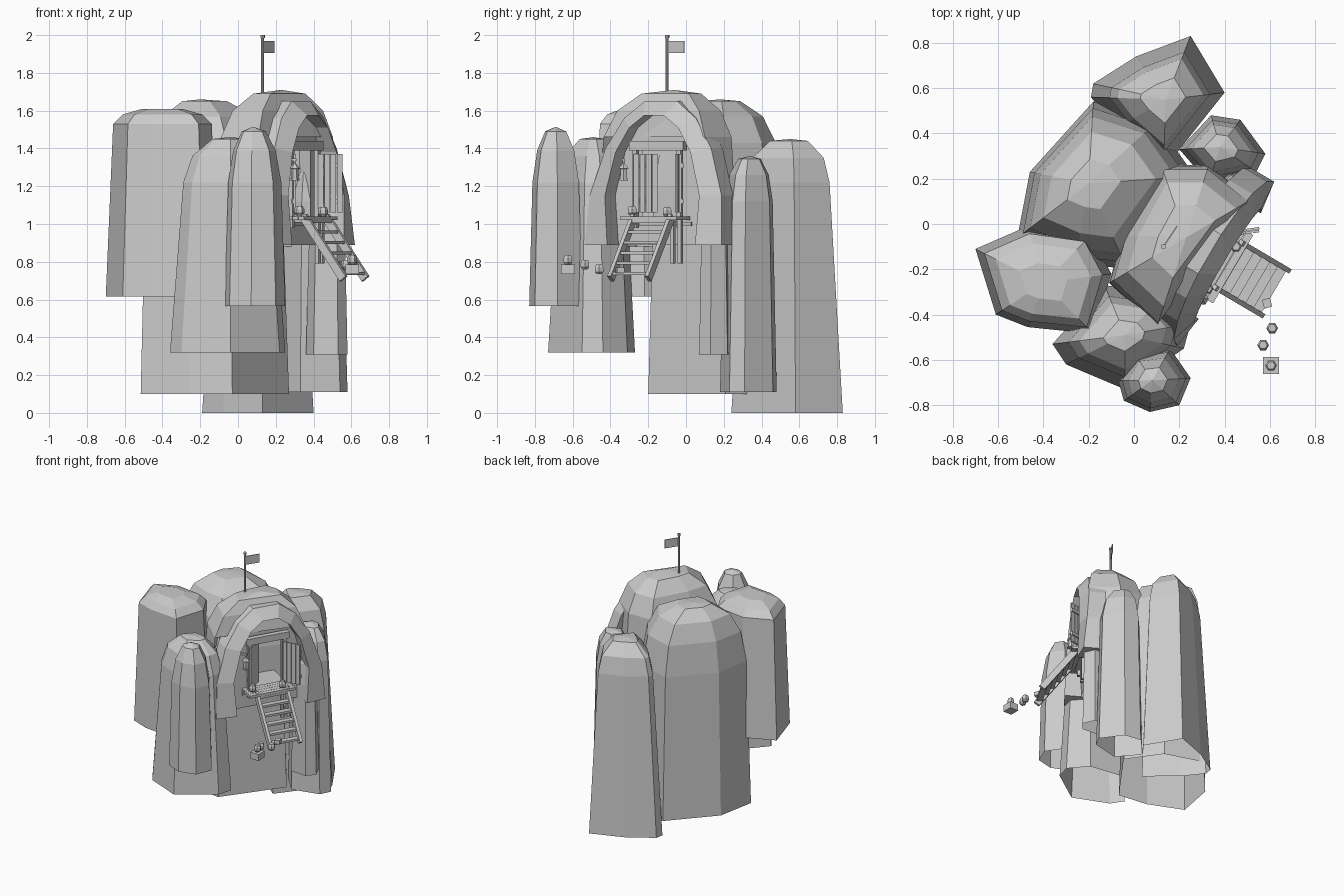
import bpy, bmesh, math
from mathutils import Vector, Matrix

old = bpy.data.objects.get("Cube")
if old:
    bpy.data.objects.remove(old, do_unlink=True)

stone = bpy.data.materials.new("pale_grey")
stone.use_nodes = True
GREY = (0.6, 0.6, 0.6, 1)
stone.diffuse_color = GREY
stone.node_tree.nodes["Principled BSDF"].inputs["Base Color"].default_value = GREY

# Doorway frame: a runs along the wall, d points outward
YAW = math.radians(59.5)
T = Vector((math.cos(YAW), math.sin(YAW), 0))
N = Vector((T.y, -T.x, 0))
ORIGIN = Vector((0.38, -0.16, 0))


def at(a, d, z):
    return ORIGIN + T * a + N * d + Vector((0, 0, z))


def finish(name, bm):
    bmesh.ops.recalc_face_normals(bm, faces=bm.faces)
    mesh = bpy.data.meshes.new(name)
    bm.to_mesh(mesh)
    bm.free()
    mesh.materials.append(stone)
    ob = bpy.data.objects.new(name, mesh)
    bpy.context.collection.objects.link(ob)
    return ob


def rock(name, centre, outline, profile, open_side=None):
    """Loft an outline upward to a rounded top; open_side is left out of the lower walls."""
    bm = bmesh.new()
    c = Vector(centre)
    rings = [[bm.verts.new((*(c + (Vector(p) - c) * s), z)) for p in outline]
             for s, z in profile[:-1]]
    n = len(outline)
    for k, (low, high) in enumerate(zip(rings, rings[1:])):
        for i in range(n):
            if i != open_side or k > 1:
                j = (i + 1) % n
                bm.faces.new((low[i], low[j], high[j], high[i]))
    tip = bm.verts.new((*c, profile[-1][1]))
    for i in range(n):
        bm.faces.new((rings[-1][i], rings[-1][(i + 1) % n], tip))
    return finish(name, bm)


def beam(name, p, q, w, h, up=Vector((0, 0, 1))):
    """Box running from p to q, w wide and h deep."""
    p, q = Vector(p), Vector(q)
    x = (q - p).normalized()
    y = up.cross(x)
    y = y.normalized() if y.length > 0.01 else T.copy()
    z = x.cross(y)
    rot = Matrix((x, y, z)).transposed().to_4x4()
    bm = bmesh.new()
    bmesh.ops.create_cube(bm, size=1, matrix=Matrix.Translation((p + q) / 2) @ rot
                          @ Matrix.Diagonal(((q - p).length, w, h, 1)))
    return finish(name, bm)


def lathe(name, base, profile, sides=6):
    bm = bmesh.new()
    rings = [[bm.verts.new(Vector(base) + Vector((r * math.cos(math.tau * i / sides),
              r * math.sin(math.tau * i / sides), z))) for i in range(sides)]
             for r, z in profile]
    for low, high in zip(rings, rings[1:]):
        for i in range(sides):
            j = (i + 1) % sides
            bm.faces.new((low[i], low[j], high[j], high[i]))
    bm.faces.new(rings[0])
    bm.faces.new(rings[-1])
    return finish(name, bm)


# Rock columns
rock("back_column", (0.14, 0.55),
     [(0.25, 0.83), (0.4, 0.58), (0.13, 0.24), (-0.08, 0.42), (-0.19, 0.56), (-0.18, 0.62), (0.01, 0.74)],
     [(1, 0), (0.75, 1.22), (0.64, 1.35), (0.34, 1.44), (0, 1.45)])
rock("large_column", (-0.2, 0.18),
     [(-0.18, 0.54), (-0.46, 0.23), (-0.515, -0.06), (-0.26, -0.17), (-0.03, -0.2), (0.27, 0.21), (0.1, 0.45)],
     [(1, 0.1), (0.92, 1.2), (0.82, 1.43), (0.63, 1.57), (0.3, 1.65), (0, 1.66)])
rock("right_column", (-0.4, -0.26),
     [(-0.7, -0.11), (-0.61, -0.4), (-0.47, -0.455), (-0.18, -0.485), (-0.1, -0.22), (-0.19, -0.05), (-0.47, -0.01)],
     [(1, 0.615), (0.87, 1.53), (0.7, 1.58), (0.35, 1.61), (0, 1.61)])
rock("front_column", (-0.04, -0.49),
     [(-0.36, -0.53), (-0.3, -0.62), (-0.04, -0.73), (0.22, -0.55), (0.25, -0.44), (0.14, -0.31), (-0.13, -0.27)],
     [(1, 0.32), (0.78, 1.22), (0.63, 1.36), (0.3, 1.45), (0, 1.46)])
rock("front_spire", (0.08, -0.69),
     [(-0.07, -0.69), (-0.045, -0.78), (0.07, -0.83), (0.2, -0.8), (0.25, -0.68), (0.16, -0.55), (0.0, -0.57)],
     [(1, 0.565), (0.88, 1.22), (0.7, 1.39), (0.4, 1.49), (0, 1.515)])
rock("left_spire", (0.38, 0.34),
     [(0.2, 0.33), (0.34, 0.48), (0.47, 0.46), (0.58, 0.31), (0.54, 0.23), (0.33, 0.18)],
     [(1, 0.11), (0.85, 1.12), (0.7, 1.26), (0.4, 1.345), (0, 1.36)])
rock("arch_support", (0.48, 0.15),
     [(0.36, 0.17), (0.42, 0.23), (0.54, 0.22), (0.58, 0.13), (0.53, 0.07), (0.4, 0.08)],
     [(1, 0.31), (0.85, 1.0), (0.6, 1.15), (0, 1.25)])

# Hollow dome behind the arch, with its front side left open below the crown
rock("cave_dome", (0.23, -0.06),
     [(0.1, -0.46), (-0.11, -0.26), (-0.05, -0.05), (0.12, 0.26), (0.33, 0.26), (0.52, 0.11)],
     [(1, 0.88), (0.99, 1.2), (0.94, 1.46), (0.76, 1.6), (0.44, 1.69), (0, 1.71)], open_side=5)

# Arch around the cave mouth, swept from an outer and an inner half profile
outer = [(0.42, 0.89), (0.405, 1.15), (0.325, 1.4), (0.22, 1.56), (0.1, 1.65)]
inner = [(0.27, 0.89), (0.29, 1.15), (0.23, 1.38), (0.15, 1.51), (0.06, 1.575)]


def mirrored(half):
    return half + [(-a, z) for a, z in reversed(half)]


bm = bmesh.new()
sections = []
for (ao, zo), (ai, zi) in zip(mirrored(outer), mirrored(inner)):
    lean = -0.11 * (zo - 0.89)
    tuck = -0.04 * (zo - 0.89)
    sections.append([bm.verts.new(at(a, d, z)) for a, d, z in
                     ((ao, lean - 0.09, zo), (ao, lean + 0.03, zo),
                      (ai, tuck + 0.05, zi), (ai, tuck - 0.1, zi))])
for s, e in zip(sections, sections[1:]):
    for i in range(4):
        j = (i + 1) % 4
        bm.faces.new((s[i], s[j], e[j], e[i]))
bm.faces.new(sections[0])
bm.faces.new(sections[-1])
finish("arch_rim", bm)

# Recessed wall with a doorway: strip following the arch opening
bm = bmesh.new()
wall = [(0.27, 0.89), (0.29, 1.15), (0.23, 1.4), (0.15, 1.53), (0.06, 1.59)]
door = [(0.12, 0.89), (0.12, 1.1), (0.12, 1.4), (0.08, 1.42), (0.03, 1.42)]
pairs = [[bm.verts.new(at(a, -0.07, z)) for a, z in pair]
         for pair in zip(mirrored(wall), mirrored(door))]
for (a, b), (c, d) in zip(pairs, pairs[1:]):
    bm.faces.new((a, b, d, c))
finish("recessed_wall", bm)
beam("door_sill", at(-0.12, -0.075, 0.945), at(0.12, -0.075, 0.945), 0.01, 0.11)

# Floor, porch planks and door frame
beam("room_floor", at(0, -0.32, 1.0), at(0, -0.06, 1.0), 0.36, 0.02)
for i in range(4):
    d = -0.055 + i * 0.036
    beam("porch_plank", at(-0.18, d, 1.03), at(0.17, d, 1.03), 0.034, 0.02)
for a in (-0.14, 0.13):
    beam("door_post", at(a, -0.03, 0.98), at(a, -0.03, 1.42), 0.025, 0.025)
for a in (0.1, 0.145):
    beam("porch_leg", at(a, -0.01, 0.79), at(a, -0.01, 1.02), 0.02, 0.02)
beam("door_lintel", at(-0.17, -0.03, 1.415), at(0.16, -0.03, 1.415), 0.04, 0.05)


# Plank shutters, one folded inward and one outward
def shutter(name, start, end):
    start, end = Vector(start), Vector(end)
    run = (end - start).normalized()
    side = Vector((0, 0, 1)).cross(run)
    for i in range(4):
        p = start.lerp(end, (i + 0.5) / 4)
        p.z = 1.06
        beam(name + "_plank", p, p + Vector((0, 0, 0.31)), 0.012, 0.029, up=run)
    for z in (1.12, 1.31):
        lift = Vector((0, 0, z)) + side * 0.012
        beam(name + "_batten", start + lift, end + lift, 0.01, 0.025)


shutter("right_shutter", (0.3, -0.28, 0), (0.28, -0.15, 0))
shutter("left_shutter", (0.42, -0.05, 0), (0.555, -0.03, 0))

# Ladder with flat treads
top, foot = (0.03, 1.04), (0.275, 0.71)
for a in (-0.115, 0.115):
    beam("ladder_rail", at(a, *top), at(a, *foot), 0.022, 0.045)
for i in range(6):
    f = (i + 0.5) / 6
    d, z = (u + (v - u) * f for u, v in zip(top, foot))
    beam("ladder_tread", at(-0.11, d, z), at(0.11, d, z), 0.042, 0.016)

# Pots, lantern and loose items
POT = [(0.016, 0), (0.026, 0.012), (0.026, 0.034), (0.018, 0.05)]
for spot in [(0.325, -0.285, 1.045), (0.45, -0.1, 1.04),
             (0.57, -0.535, 0.76), (0.61, -0.46, 0.735), (0.605, -0.625, 0.785)]:
    lathe("pot", spot, POT)
beam("crate", (0.57, -0.625, 0.76), (0.64, -0.625, 0.76), 0.075, 0.05)
beam("small_box", (0.57, -0.355, 0.755), (0.605, -0.345, 0.755), 0.04, 0.03)
lathe("lantern", (0.3, -0.33, 1.23), [(0.026, 0), (0.026, 0.01), (0.02, 0.012), (0.02, 0.06), (0.03, 0.065), (0.006, 0.09)])
beam("lantern_arm", (0.25, -0.33, 1.34), (0.31, -0.33, 1.34), 0.015, 0.015)
beam("lantern_hook", (0.3, -0.33, 1.31), (0.3, -0.33, 1.345), 0.008, 0.008)

# Flag on the dome
lathe("flag_pole", (0.13, -0.1, 1.62), [(0.008, 0), (0.008, 0.365), (0.012, 0.365), (0.012, 0.38)], 8)
beam("flag", (0.13, -0.1, 1.937), (0.19, -0.01, 1.937), 0.006, 0.066)
